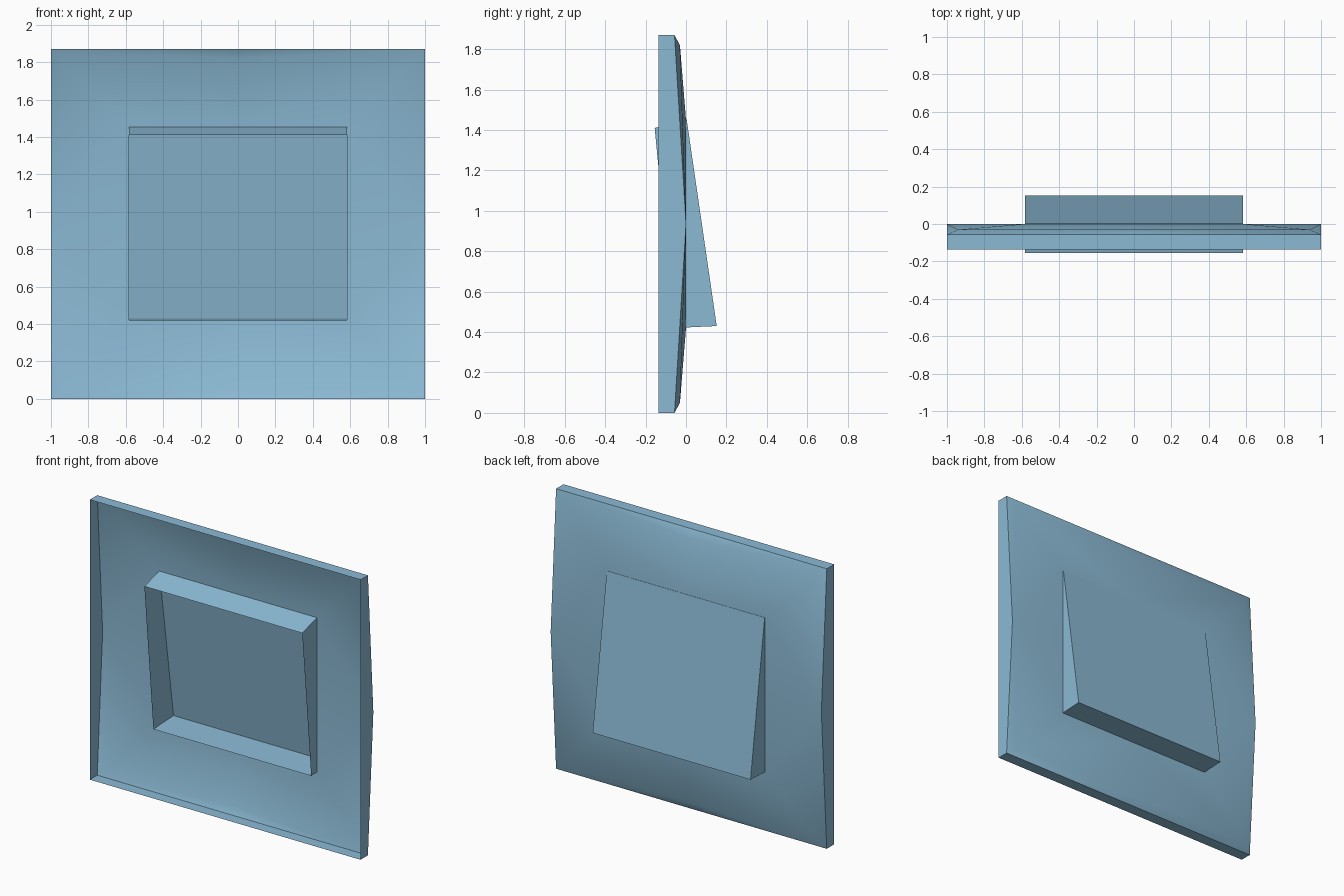
import bpy
import bmesh

default = bpy.data.objects.get("Cube")
if default:
    bpy.data.objects.remove(default, do_unlink=True)

blue = bpy.data.materials.new("soft_blue")
blue.use_nodes = True
blue.diffuse_color = (0.26, 0.49, 0.66, 1)
blue.node_tree.nodes["Principled BSDF"].inputs["Base Color"].default_value = blue.diffuse_color


def add_object(name, bm):
    mesh = bpy.data.meshes.new(name)
    bm.to_mesh(mesh)
    bm.free()
    mesh.materials.append(blue)
    obj = bpy.data.objects.new(name, mesh)
    bpy.context.collection.objects.link(obj)
    return obj


# Shallow tray, open at the front: one quarter, mirrored across x and z
half_height = 0.935
points = {
    "rim_top": (0, -0.135, half_height),
    "rim_corner": (1, -0.135, half_height),
    "rim_side": (1, -0.135, 0),
    "edge_top": (0, -0.057, half_height),
    "edge_corner": (1, -0.057, half_height),
    "edge_side": (1, 0, 0),
    "ring_top": (0, -0.03, 0.885),
    "ring_corner": (0.94, -0.03, 0.885),
    "hole_top": (0, 0, 0.515),
    "hole_corner": (0.583, 0, 0.515),
    "hole_side": (0.583, 0, 0),
}
faces = [
    "rim_top rim_corner edge_corner edge_top",
    "rim_corner rim_side edge_side edge_corner",
    "ring_top edge_top edge_corner ring_corner",
    "hole_top ring_top ring_corner hole_corner",
    "edge_corner edge_side ring_corner",
    "ring_corner edge_side hole_corner",
    "hole_corner edge_side hole_side",
]
bm = bmesh.new()
verts = {key: bm.verts.new(co) for key, co in points.items()}
for face in faces:
    bm.faces.new([verts[key] for key in face.split()])
tray = add_object("tray_panel", bm)
tray.location.z = half_height
mirror = tray.modifiers.new("Mirror", "MIRROR")
mirror.use_axis = (True, False, True)
mirror.merge_threshold = 0.0005

bpy.ops.object.select_all(action="DESELECT")
tray.select_set(True)
bpy.context.view_layer.objects.active = tray
bpy.ops.object.shade_smooth_by_angle(angle=0.6)

# Tilted box through the opening: front rim and back panel in the yz plane
profile = [(-0.155, 1.41), (0.003, 1.455), (0.152, 0.43), (-0.06, 0.42)]
bm = bmesh.new()
left, right = [[bm.verts.new((x, y, z)) for y, z in profile] for x in (0.583, -0.583)]
bm.faces.new(left)
bm.faces.new(right)
walls = []
for i in range(4):
    j = (i + 1) % 4
    walls.append(bm.faces.new((left[i], left[j], right[j], right[i])))
bmesh.ops.recalc_face_normals(bm, faces=bm.faces)
# The front stays open
bmesh.ops.delete(bm, geom=[walls[3]], context="FACES")
add_object("tilted_recess_box", bm)
